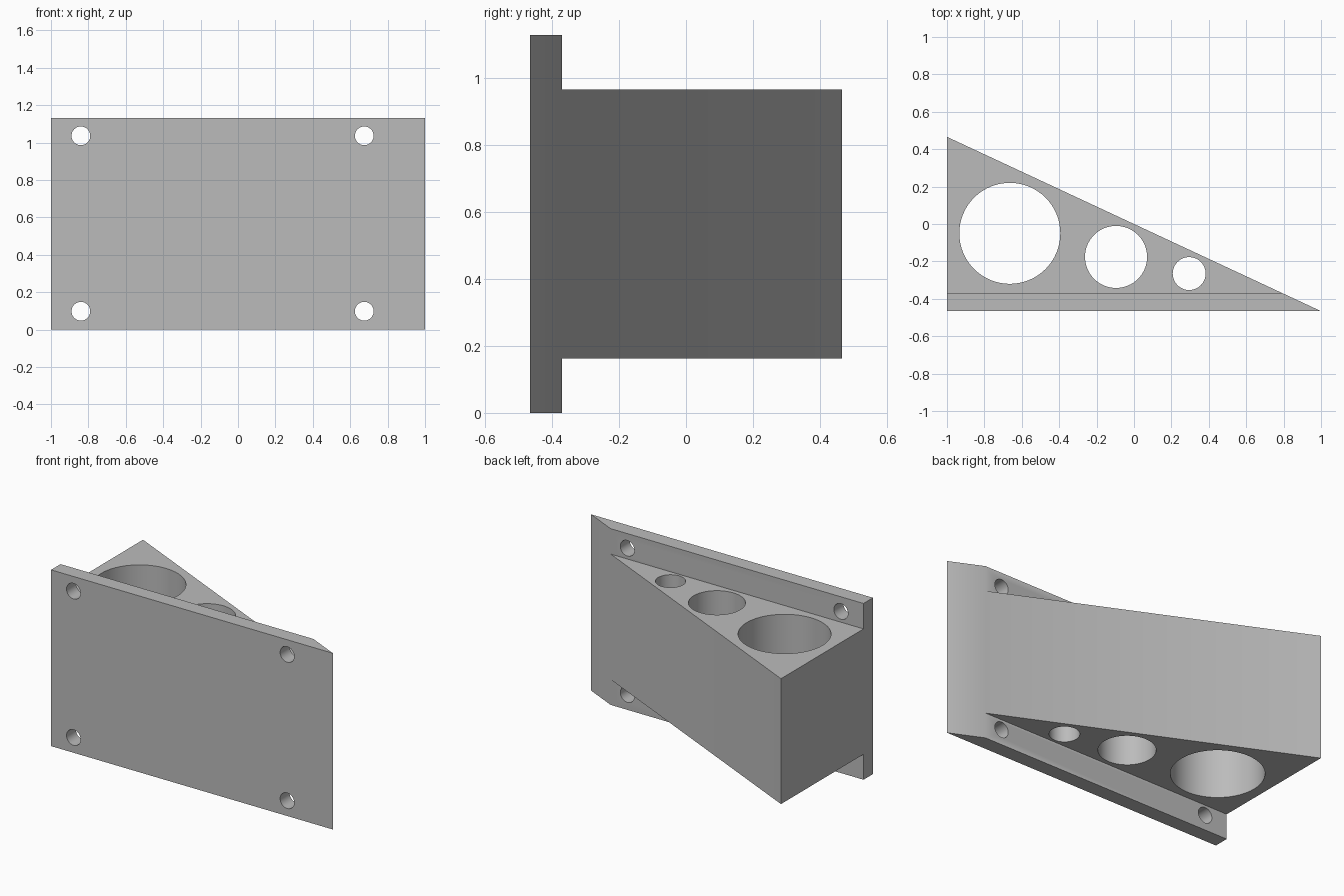
import bpy, bmesh, math
from mathutils import Vector

if "Cube" in bpy.data.objects:
    bpy.data.objects.remove(bpy.data.objects["Cube"], do_unlink=True)

FRONT, LEDGE, BACK = -0.466, -0.37, 0.466
HEIGHT, LOW, HIGH = 1.13, 0.163, 0.967

grey = bpy.data.materials.new("plain grey")
grey.use_nodes = True
colour = (0.5, 0.5, 0.5, 1)
grey.diffuse_color = colour
grey.node_tree.nodes["Principled BSDF"].inputs["Base Color"].default_value = colour

# T-shaped side profile (plate and body), swept along x
profile = [(FRONT, 0), (LEDGE, 0), (LEDGE, LOW), (0.7, LOW),
           (0.7, HIGH), (LEDGE, HIGH), (LEDGE, HEIGHT), (FRONT, HEIGHT)]
bm = bmesh.new()
side = bm.faces.new([bm.verts.new((-1, y, z)) for y, z in profile])
swept = bmesh.ops.extrude_face_region(bm, geom=[side])["geom"]
bmesh.ops.translate(bm, vec=(2.4, 0, 0),
                    verts=[v for v in swept if isinstance(v, bmesh.types.BMVert)])

# Slanted back cut, then capped
cut = bmesh.ops.bisect_plane(bm, geom=bm.verts[:] + bm.edges[:] + bm.faces[:],
                             plane_co=(0, 0, 0), plane_no=Vector((BACK, 1, 0)),
                             clear_outer=True)["geom_cut"]
bmesh.ops.contextual_create(bm, geom=[e for e in cut if isinstance(e, bmesh.types.BMEdge)])
bmesh.ops.recalc_face_normals(bm, faces=bm.faces[:])
mesh = bpy.data.meshes.new("wedge_bracket")
bm.to_mesh(mesh)
bm.free()
mesh.materials.append(grey)
bracket = bpy.data.objects.new("wedge_bracket", mesh)
bpy.context.collection.objects.link(bracket)


def drill(name, radius, depth, location, tilt=0):
    """Cut a round through hole in the bracket."""
    bpy.ops.mesh.primitive_cylinder_add(vertices=64, radius=radius, depth=depth,
                                        location=location, rotation=(tilt, 0, 0))
    cutter = bpy.context.object
    cutter.name = name
    cutter.hide_render = True
    cutter.data.materials.append(grey)
    mod = bracket.modifiers.new(name, 'BOOLEAN')
    mod.operation = 'DIFFERENCE'
    mod.solver = 'EXACT'
    mod.object = cutter
    bpy.ops.object.select_all(action='DESELECT')
    bracket.select_set(True)
    bpy.context.view_layer.objects.active = bracket
    bpy.ops.object.modifier_apply(modifier=mod.name)
    bpy.data.objects.remove(cutter, do_unlink=True)


# Vertical tool holes, large to small
for x, y, r in [(-0.664, -0.05, 0.27), (-0.096, -0.176, 0.166), (0.295, -0.265, 0.088)]:
    drill("tool_hole", r, 2, (x, y, HEIGHT / 2))

# Mounting screw holes through the plate flanges
for x in (-0.84, 0.675):
    for z in (0.098, 1.036):
        drill("screw_hole", 0.05, 0.4, (x, (FRONT + LEDGE) / 2, z), math.pi / 2)

# Smooth hole walls, sharp edges
bpy.ops.object.shade_smooth_by_angle(angle=math.radians(30))
